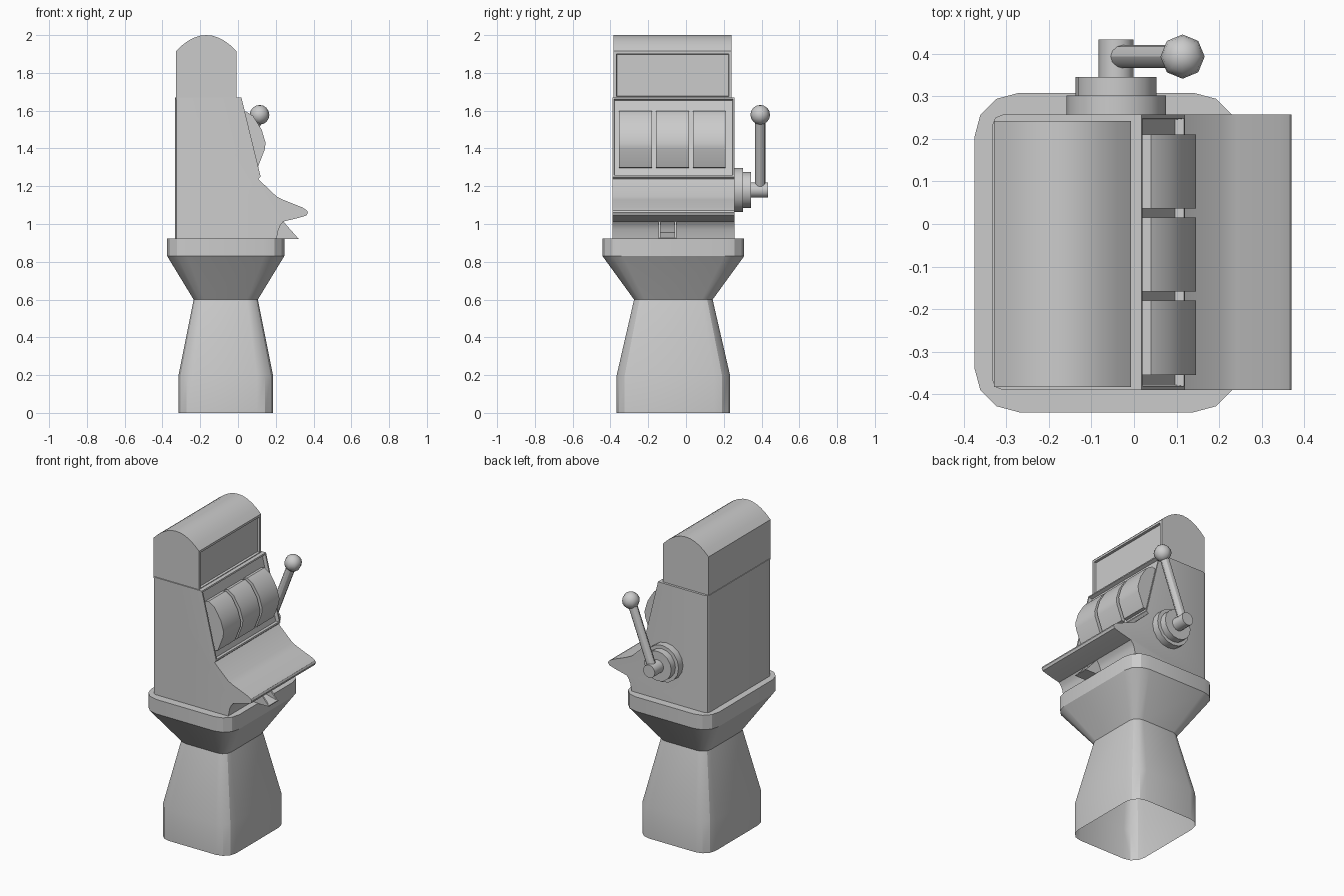
import bpy, bmesh
from math import sin, cos, pi, radians
from mathutils import Vector

if "Cube" in bpy.data.objects:
    bpy.data.objects.remove(bpy.data.objects["Cube"])


def finish(name, bm, angle=30):
    bmesh.ops.recalc_face_normals(bm, faces=bm.faces)
    me = bpy.data.meshes.new(name)
    bm.to_mesh(me)
    bm.free()
    ob = bpy.data.objects.new(name, me)
    bpy.context.collection.objects.link(ob)
    bpy.ops.object.select_all(action='DESELECT')
    ob.select_set(True)
    bpy.context.view_layer.objects.active = ob
    bpy.ops.object.shade_smooth_by_angle(angle=radians(angle))
    return ob


def extrude(pts, y0, y1):
    """Extrude an (x, z) side profile from y0 to y1."""
    bm = bmesh.new()
    a = [bm.verts.new((x, y0, z)) for x, z in pts]
    b = [bm.verts.new((x, y1, z)) for x, z in pts]
    n = len(pts)
    bm.faces.new(a)
    bm.faces.new(b[::-1])
    for i in range(n):
        j = (i + 1) % n
        bm.faces.new((a[i], b[i], b[j], a[j]))
    bmesh.ops.recalc_face_normals(bm, faces=bm.faces)
    bm.normal_update()
    return bm


def recess(bm, near, rim, depth):
    """Sink a framed panel into the face closest to a point."""
    f = min(bm.faces, key=lambda f: (f.calc_center_median() - Vector(near)).length)
    bmesh.ops.inset_individual(bm, faces=[f], thickness=rim, depth=0)
    bmesh.ops.inset_individual(bm, faces=[f], thickness=0.004, depth=-depth)


def rod(name, p0, p1, r, sides=16):
    p0, p1 = Vector(p0), Vector(p1)
    d = p1 - p0
    bm = bmesh.new()
    bmesh.ops.create_cone(bm, cap_ends=True, segments=sides, radius1=r, radius2=r, depth=d.length)
    bmesh.ops.transform(bm, verts=bm.verts, matrix=d.to_track_quat('Z', 'Y').to_matrix().to_4x4())
    bmesh.ops.translate(bm, verts=bm.verts, vec=(p0 + p1) / 2)
    return finish(name, bm)


# pedestal: rounded rectangles lofted upward, open underneath
bm = bmesh.new()
rings = []
for z, hx, hy, r in [(0, .25, .30, .085), (.2, .25, .30, .085), (.6, .17, .208, .058),
                     (.83, .31, .375, .105), (.922, .31, .375, .105)]:
    ring = []
    for q, (sx, sy) in enumerate([(1, 1), (-1, 1), (-1, -1), (1, -1)]):
        for k in range(4):
            t = q * pi / 2 + k * pi / 6
            ring.append(bm.verts.new((-.065 + sx * (hx - r) + r * cos(t),
                                      -.067 + sy * (hy - r) + r * sin(t), z)))
    rings.append(ring)
for a, b in zip(rings, rings[1:]):
    for i in range(16):
        j = (i + 1) % 16
        bm.faces.new((a[i], a[j], b[j], b[i]))
bm.faces.new(rings[-1])
finish("pedestal", bm, 29)

# cabinet body with sloped reel panel and coin shelf
bm = extrude([(-.333, .92), (-.333, 1.67), (.018, 1.67), (.12, 1.25), (.107, 1.238),
              (.204, 1.146), (.24, 1.128), (.34, 1.088), (.365, 1.072), (.37, 1.06),
              (.363, 1.045), (.315, 1.031), (.24, 1.013), (.225, .995), (.214, .97),
              (.204, .92)], -.39, .257)
recess(bm, (.07, -.067, 1.46), .013, .022)
rear = [e for e in bm.edges if all(v.co.x < -.33 for v in e.verts)
        and abs(e.verts[0].co.z - e.verts[1].co.z) > .5]
bmesh.ops.bevel(bm, geom=rear, offset=.025, segments=2, profile=.5, affect='EDGES')
finish("cabinet", bm)

# arched sign on top
arch = [(-.168 + .161 * cos(pi * t / 10), 1.915 + .085 * sin(pi * t / 10)) for t in range(11)]
arch = [(-.168 + .161 * (1 - t / 5), 1.915 + .085 * (1 - (1 - t / 5) ** 2)) for t in range(11)]
bm = extrude([(-.329, 1.66), (-.007, 1.66)] + arch, -.383, .242)
recess(bm, (-.007, -.07, 1.79), .02, .014)
finish("sign", bm)

# three reels
for i in range(3):
    y = -.267 + .195 * i
    finish("reel_%d" % (i + 1), extrude(
        [(.015, 1.59), (.04, 1.597), (.08, 1.572), (.125, 1.5), (.146, 1.43),
         (.142, 1.395), (.105, 1.3), (.08, 1.295)], y - .087, y + .087), 40)

# coin chute: sloping floor and two thin cheeks
finish("chute_floor", extrude([(.195, .958), (.32, .926), (.32, .92), (.195, .92)], -.146, -.05))
for side, y in (("left", -.146), ("right", -.06)):
    finish("chute_cheek_" + side, extrude([(.195, .92), (.21, 1.01), (.24, 1.013), (.322, .92)], y, y + .01))

# lever on the side
hx, hz, ky = -.042, 1.18, .393
rod("lever_plate", (hx, .25, hz), (hx, .302, hz), .117)
rod("lever_hub", (hx, .30, hz), (hx, .345, hz), .095)
rod("lever_axle", (hx, .34, hz), (hx, .433, hz), .041)
rod("lever_arm", (-.033, ky, 1.2), (.105, ky, 1.56), .027, 12)
bm = bmesh.new()
bmesh.ops.create_uvsphere(bm, u_segments=8, v_segments=8, radius=.052)
bmesh.ops.translate(bm, verts=bm.verts, vec=(.114, ky, 1.578))
finish("lever_knob", bm, 60)
